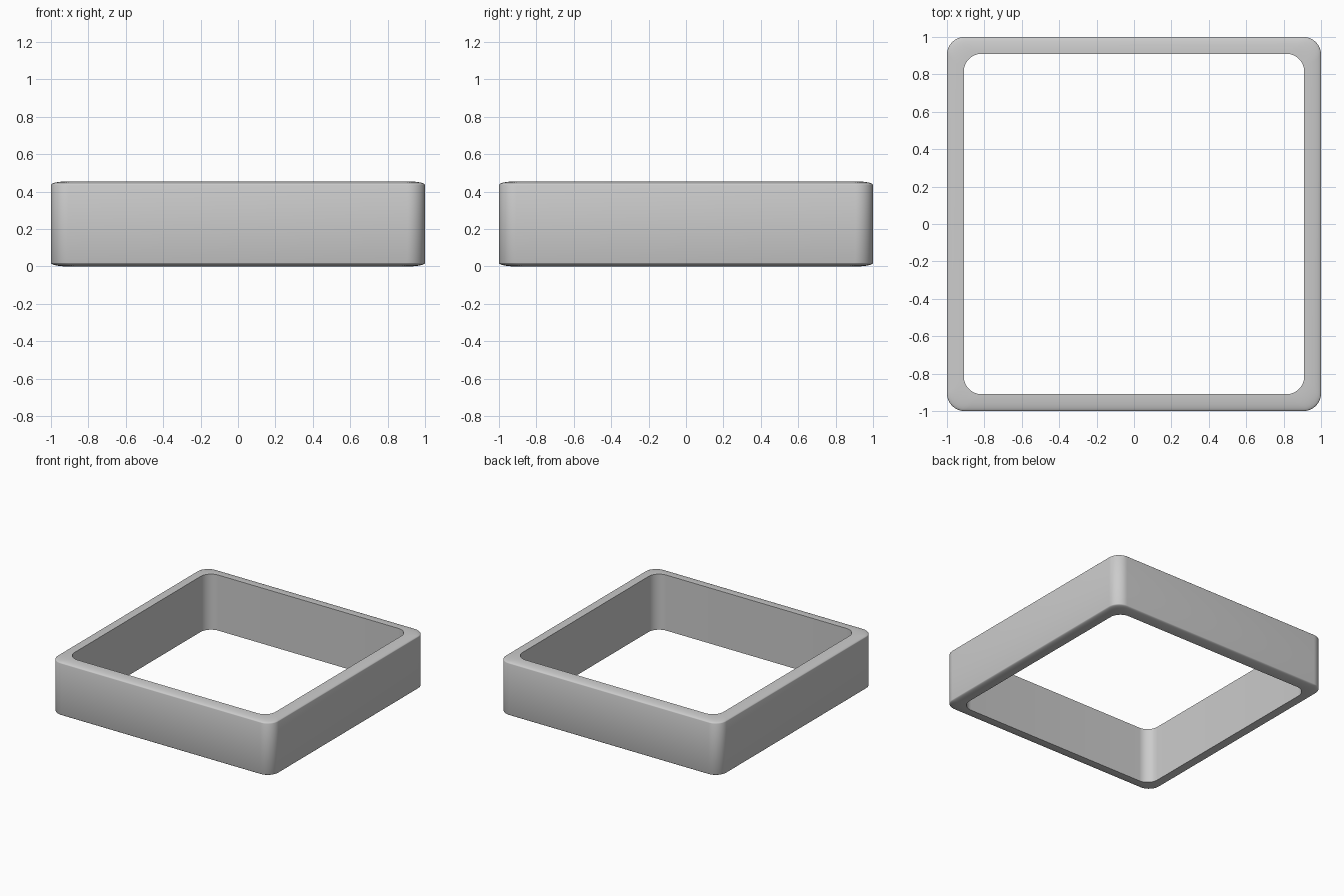
import bpy, bmesh
from math import sin, cos, pi

cube = bpy.data.objects.get("Cube")
if cube:
    bpy.data.objects.remove(cube, do_unlink=True)

HEIGHT = 0.455
OUTER, INNER = 1.0, 0.91
CORNER = 0.095
CROWN = 0.02          # rise of the domed rim
CORNER_STEPS, RIM_STEPS = 12, 10


def rounded_square(bm, half, radius, z):
    """Ring of vertices around a square with rounded corners."""
    ring = []
    for corner in range(4):
        mid = pi / 4 + corner * pi / 2
        cx = (half - radius) * (1 if cos(mid) > 0 else -1)
        cy = (half - radius) * (1 if sin(mid) > 0 else -1)
        for i in range(CORNER_STEPS + 1):
            a = corner * pi / 2 + i / CORNER_STEPS * pi / 2
            ring.append(bm.verts.new((cx + radius * cos(a), cy + radius * sin(a), z)))
    return ring


# Wall cross-section: elliptical rim from the outer wall to the inner edge
rim = []
for i in range(RIM_STEPS + 1):
    t = i / RIM_STEPS * pi / 2
    rim.append((INNER + (OUTER - INNER) * cos(t), HEIGHT - CROWN + CROWN * sin(t)))
profile = rim + [(half, HEIGHT - z) for half, z in reversed(rim)]

# Sweep the cross-section around the frame
bm = bmesh.new()
rings = [rounded_square(bm, half, CORNER, z) for half, z in profile]
count = len(rings[0])
for k, ring in enumerate(rings):
    nxt = rings[(k + 1) % len(rings)]
    for i in range(count):
        j = (i + 1) % count
        bm.faces.new((ring[i], ring[j], nxt[j], nxt[i]))
bmesh.ops.recalc_face_normals(bm, faces=bm.faces)

mesh = bpy.data.meshes.new("square_frame")
bm.to_mesh(mesh)
bm.free()
frame = bpy.data.objects.new("square_frame", mesh)
bpy.context.collection.objects.link(frame)

# Smooth shading with crisp inner edges
bpy.ops.object.select_all(action='DESELECT')
frame.select_set(True)
bpy.context.view_layer.objects.active = frame
bpy.ops.object.shade_smooth_by_angle(angle=pi / 4)
